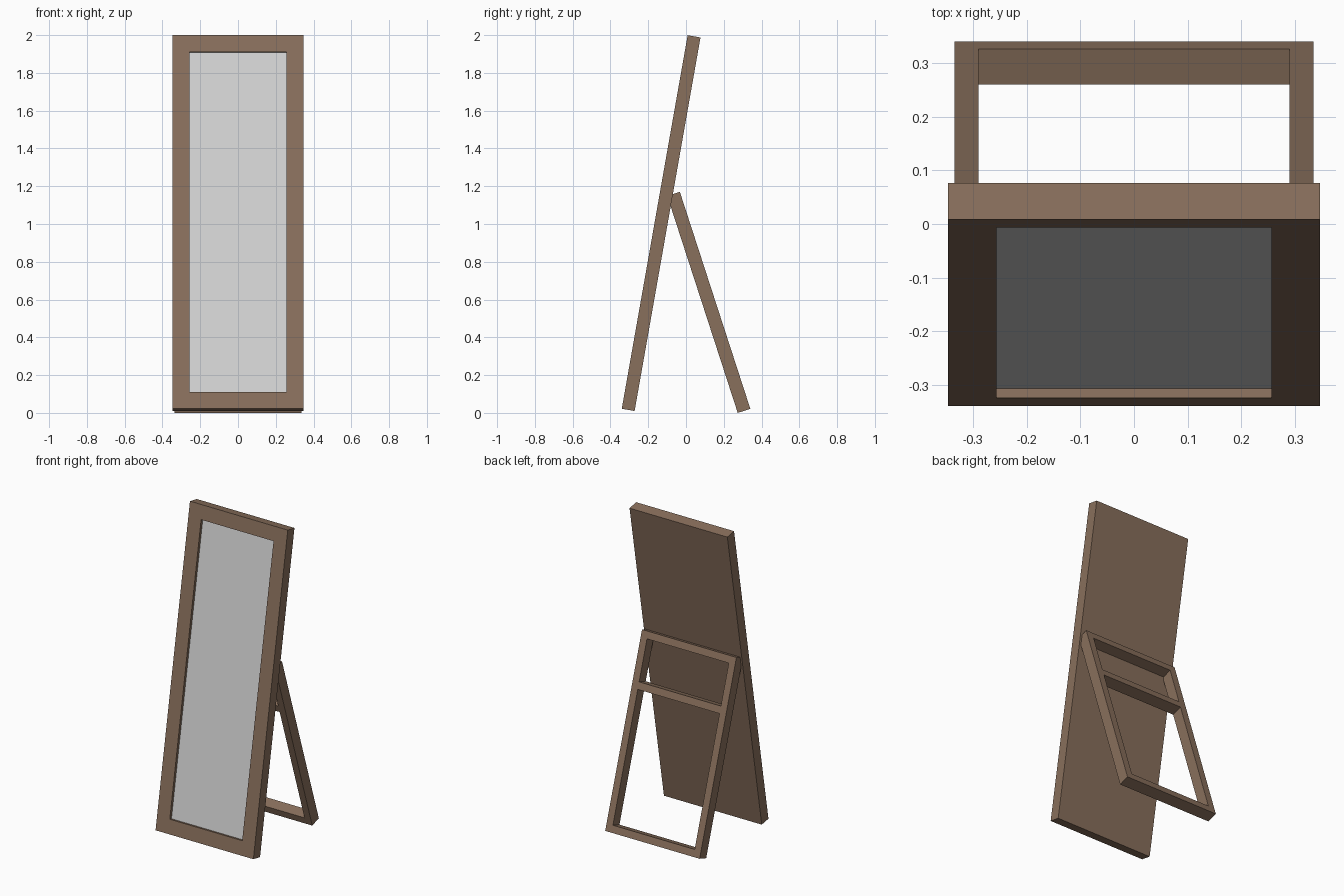
import bpy, bmesh, math
from mathutils import Matrix, Vector

if "Cube" in bpy.data.objects:
    bpy.data.objects.remove(bpy.data.objects["Cube"])


def material(name, rgb):
    m = bpy.data.materials.new(name)
    m.diffuse_color = (*rgb, 1.0)
    m.use_nodes = True
    m.node_tree.nodes["Principled BSDF"].inputs["Base Color"].default_value = m.diffuse_color
    return m


wood = material("brown wood", (0.25, 0.16, 0.107))
glass = material("mirror grey", (0.66, 0.66, 0.66))


def add_box(bm, lo, hi):
    lo, hi = Vector(lo), Vector(hi)
    size = hi - lo
    mat = Matrix.Translation((lo + hi) / 2) @ Matrix.Diagonal((*size, 1.0))
    bmesh.ops.create_cube(bm, size=1.0, matrix=mat)


def finish(bm, name, mat, place):
    bm.transform(place)
    bmesh.ops.recalc_face_normals(bm, faces=bm.faces)
    me = bpy.data.meshes.new(name)
    bm.to_mesh(me)
    bm.free()
    me.materials.append(mat)
    ob = bpy.data.objects.new(name, me)
    bpy.context.collection.objects.link(ob)
    return ob


def leaning(y, z, degrees):
    return Matrix.Translation((0, y, z)) @ Matrix.Rotation(math.radians(degrees), 4, 'X')


# Mirror panel leans back 10 degrees, stand leans forward 18 degrees
panel_place = leaning(-0.34, 0.022, -10)
stand_place = leaning(0.274, 0.0, 18)

# Frame: a solid board with a recess pushed into its front face
W, T, L, BORDER = 0.347, 0.069, 2.008, 0.09
RECESS, PLATE = 0.0175, 0.006
bm = bmesh.new()
add_box(bm, (-W, 0, 0), (W, T, L))
bm.normal_update()
front = min(bm.faces, key=lambda f: f.calc_center_median().y)
bmesh.ops.inset_region(bm, faces=[front], thickness=BORDER, use_even_offset=True)
hole = bmesh.ops.extrude_discrete_faces(bm, faces=[front])["faces"][0]
bmesh.ops.translate(bm, verts=hole.verts, vec=(0, RECESS + PLATE, 0))
finish(bm, "mirror_frame", wood, panel_place)

# Mirror plate fills the bottom of the recess
bm = bmesh.new()
add_box(bm, (-W + BORDER, RECESS, BORDER), (W - BORDER, RECESS + PLATE, L - BORDER))
finish(bm, "mirror_glass", glass, panel_place)

# Back stand: rectangular frame with one extra crossbar
SW, ST, SL, BAR = 0.335, 0.07, 1.208, 0.045
bm = bmesh.new()
add_box(bm, (-SW, 0, 0), (SW, ST, SL))
bm.normal_update()
faces = [f for f in bm.faces if abs(f.normal.y) > 0.9]
bmesh.ops.inset_individual(bm, faces=faces, thickness=BAR, use_even_offset=True)
edges = {e for f in faces for e in f.edges}
bmesh.ops.delete(bm, geom=faces, context='FACES_ONLY')
bmesh.ops.bridge_loops(bm, edges=[e for e in edges if e.is_valid])
finish(bm, "stand_frame", wood, stand_place)

bm = bmesh.new()
add_box(bm, (-SW + BAR, 0, 0.86), (SW - BAR, ST, 0.905))
finish(bm, "stand_crossbar", wood, stand_place)
